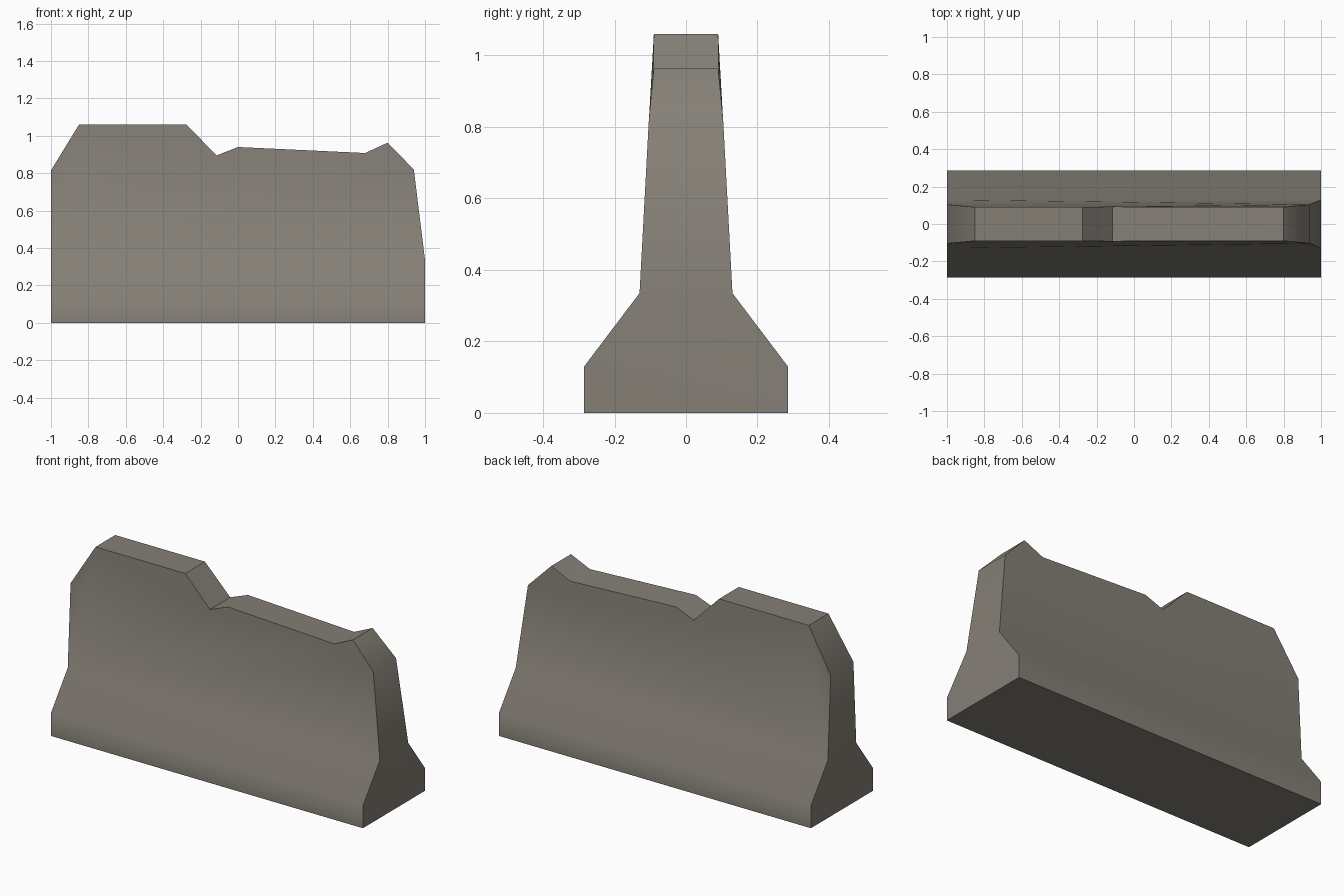
import bpy, bmesh, math

if "Cube" in bpy.data.objects:
    bpy.data.objects.remove(bpy.data.objects["Cube"])

# Concrete colour
mat = bpy.data.materials.new("weathered_concrete")
mat.diffuse_color = (0.235, 0.215, 0.183, 1)
mat.use_nodes = True
mat.node_tree.nodes["Principled BSDF"].inputs["Base Color"].default_value = mat.diffuse_color

# Chipped upper outline seen from the front: x, z, half thickness
outline = [(1, 0.335, 0.13), (0.94, 0.82, 0.104), (0.8, 0.963, 0.09),
           (0.68, 0.908, 0.091), (0, 0.94, 0.091), (-0.115, 0.895, 0.093),
           (-0.275, 1.06, 0.09), (-0.85, 1.06, 0.09), (-1, 0.815, 0.104),
           (-1, 0.335, 0.13)]
# Flared foot continues the outline down both ends
foot = [(0.13, 0.285), (0.0, 0.285)]

bm = bmesh.new()
sides = []
for s in (-1, 1):
    upper = [bm.verts.new((x, s * w, z)) for x, z, w in outline]
    right = [bm.verts.new((1, s * w, z)) for z, w in foot]
    left = [bm.verts.new((-1, s * w, z)) for z, w in foot]
    # Wall, sloped foot and vertical kerb
    bm.faces.new(upper)
    bm.faces.new((upper[0], upper[-1], left[0], right[0]))
    bm.faces.new((right[0], left[0], left[1], right[1]))
    sides.append((upper, right, left))

(uf, rf, lf), (ub, rb, lb) = sides
# Broken top rim and upper right end
for i in range(len(outline) - 2):
    bm.faces.new((uf[i], uf[i + 1], ub[i + 1], ub[i]))
# End caps and underside
bm.faces.new((uf[0], rf[0], rf[1], rb[1], rb[0], ub[0]))
bm.faces.new((uf[-2], uf[-1], lf[0], lf[1], lb[1], lb[0], ub[-1], ub[-2]))
bm.faces.new((rf[1], lf[1], lb[1], rb[1]))
bmesh.ops.recalc_face_normals(bm, faces=bm.faces)

mesh = bpy.data.meshes.new("road_barrier")
bm.to_mesh(mesh)
bm.free()
mesh.materials.append(mat)
barrier = bpy.data.objects.new("road_barrier", mesh)
bpy.context.collection.objects.link(barrier)
bpy.context.view_layer.objects.active = barrier
barrier.select_set(True)
bpy.ops.object.shade_smooth_by_angle(angle=math.radians(40))
